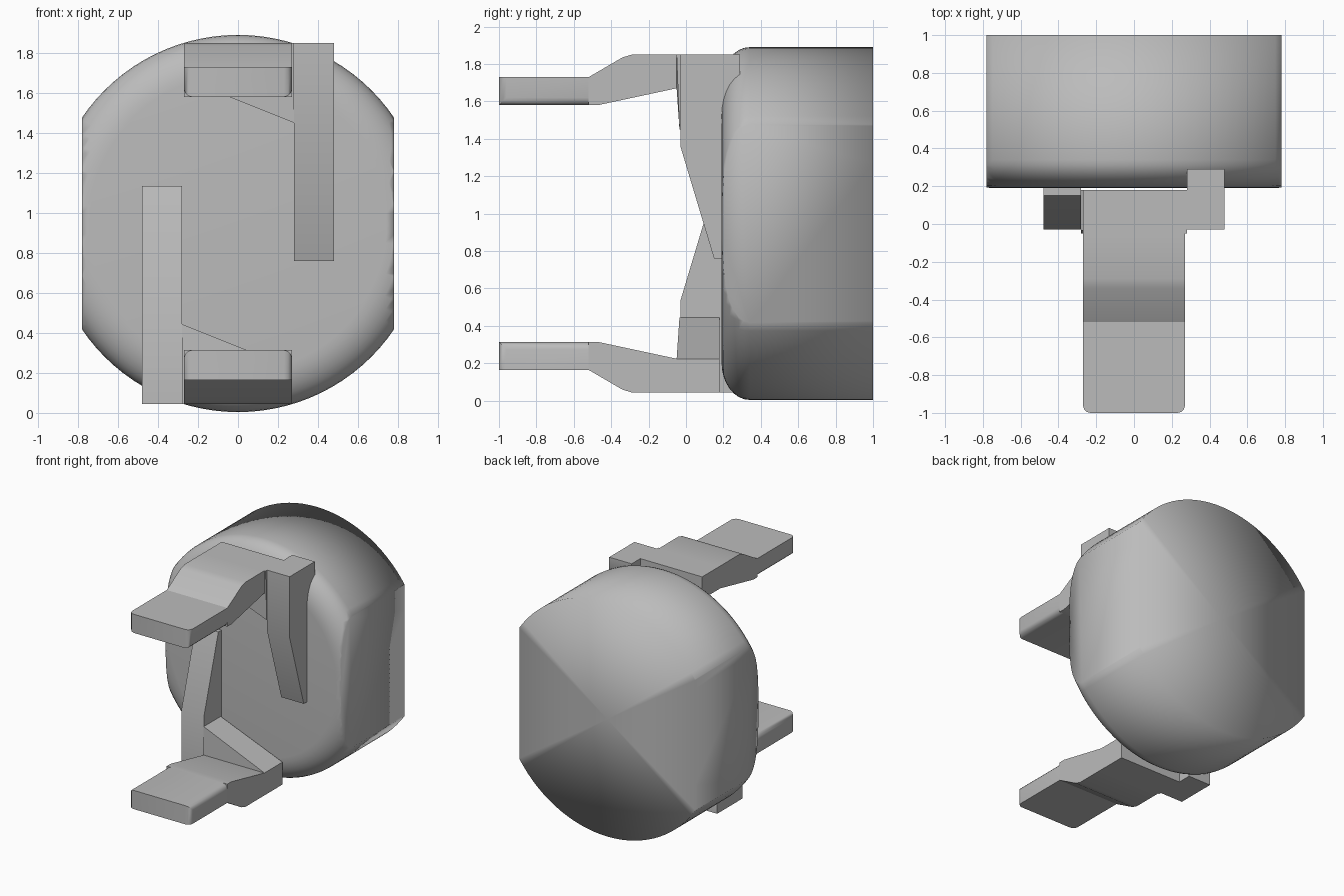
import bpy, bmesh, math
from mathutils import Vector

cube = bpy.data.objects.get("Cube")
if cube:
    bpy.data.objects.remove(cube, do_unlink=True)

CZ = 0.947      # height of the main axis
R = 0.943       # body radius

grey = bpy.data.materials.new("mid_grey")
grey.use_nodes = True
colour = (0.5, 0.5, 0.5, 1)
grey.diffuse_color = colour
grey.node_tree.nodes["Principled BSDF"].inputs["Base Color"].default_value = colour


def finish(bm, name, angle=None):
    """Turn a bmesh into a named, smooth-shaded object."""
    bmesh.ops.recalc_face_normals(bm, faces=bm.faces[:])
    mesh = bpy.data.meshes.new(name)
    bm.to_mesh(mesh)
    bm.free()
    mesh.materials.append(grey)
    obj = bpy.data.objects.new(name, mesh)
    bpy.context.collection.objects.link(obj)
    bpy.ops.object.select_all(action='DESELECT')
    obj.select_set(True)
    bpy.context.view_layer.objects.active = obj
    if angle is None:
        bpy.ops.object.shade_smooth()
    else:
        bpy.ops.object.shade_smooth_by_angle(angle=math.radians(angle))
    return obj


def extrude(points, axis, lo, hi):
    """Extrude a 2D outline along x (points are y, z) or y (points are x, z)."""
    bm = bmesh.new()
    place = (lambda a, b: (lo, a, b)) if axis == 'x' else (lambda a, b: (a, lo, b))
    face = bm.faces.new([bm.verts.new(place(a, b)) for a, b in points])
    out = bmesh.ops.extrude_face_region(bm, geom=[face])
    step = Vector((hi - lo, 0, 0) if axis == 'x' else (0, hi - lo, 0))
    moved = [v for v in out["geom"] if isinstance(v, bmesh.types.BMVert)]
    bmesh.ops.translate(bm, verts=moved, vec=step)
    return bm


def half_turn(bm):
    """Rotate the part half a turn about the main axis."""
    for v in bm.verts:
        v.co.x, v.co.z = -v.co.x, 2 * CZ - v.co.z


# Body: round drum with a soft front rim, trimmed flat on both sides
profile = [(0, 0.19)]
for i in range(9):
    t = math.pi / 2 * i / 8
    profile.append((R - 0.2 + 0.2 * math.sin(t), 0.34 - 0.15 * math.cos(t)))
profile += [(R, 1.0), (0, 1.0)]
bm = bmesh.new()
ring = [bm.verts.new((0, y, CZ + r)) for r, y in profile]
edges = [bm.edges.new(pair) for pair in zip(ring, ring[1:])]
bmesh.ops.spin(bm, geom=ring + edges, cent=(0, 0, CZ), axis=(0, 1, 0),
               angle=2 * math.pi, steps=96)
bmesh.ops.remove_doubles(bm, verts=bm.verts[:], dist=0.0005)
for side in (-1, 1):
    bmesh.ops.bisect_plane(bm, geom=bm.verts[:] + bm.edges[:] + bm.faces[:],
                           plane_co=(0.78 * side, 0, 0), plane_no=(side, 0, 0),
                           clear_outer=True)
    bmesh.ops.holes_fill(bm, edges=[e for e in bm.edges if e.is_boundary], sides=0)
finish(bm, "body")


def prong_tip():
    bm = extrude([(-0.27, 1.58), (0.27, 1.58), (0.27, 1.73), (-0.27, 1.73)],
                 'y', -1.0, -0.52)
    soft = []
    for e in bm.edges:
        a, b = (v.co for v in e.verts)
        upright = abs(a.z - b.z) > 0.1 and a.y < -0.9
        lower = abs(a.y - b.y) > 0.1 and a.z < 1.6
        if upright or lower:
            soft.append(e)
    bmesh.ops.bevel(bm, geom=soft, offset=0.04, segments=3, profile=0.5,
                    affect='EDGES')
    return bm


def prong_bend():
    return extrude([(-0.05, 1.85), (-0.29, 1.85), (-0.34, 1.835), (-0.52, 1.73),
                    (-0.52, 1.58), (-0.47, 1.58), (-0.05, 1.67)],
                   'x', -0.27, 0.27)


def prong_base():
    bm = extrude([(-0.27, 1.85), (0.28, 1.85), (0.28, 1.45), (-0.27, 1.67)],
                 'y', -0.05, 0.18)
    for v in bm.verts:      # lean the deep corner back slightly
        if v.co.z < 1.5 and v.co.y < 0:
            v.co.y = -0.035
    return bm


def side_arm():
    return extrude([(-0.03, 1.85), (0.29, 1.85), (0.29, 1.72), (0.22, 1.62),
                    (0.2, 1.45), (0.2, 0.76), (0.15, 0.76), (-0.03, 1.36)],
                   'x', 0.28, 0.48)


# Upper and lower prongs, each with its side arm
parts = {"prong_tip": prong_tip, "prong_bend": prong_bend,
         "prong_base": prong_base, "side_arm": side_arm}
for prefix in ("upper", "lower"):
    for name, build in parts.items():
        bm = build()
        if prefix == "lower":
            half_turn(bm)
        finish(bm, prefix + "_" + name, 40)
